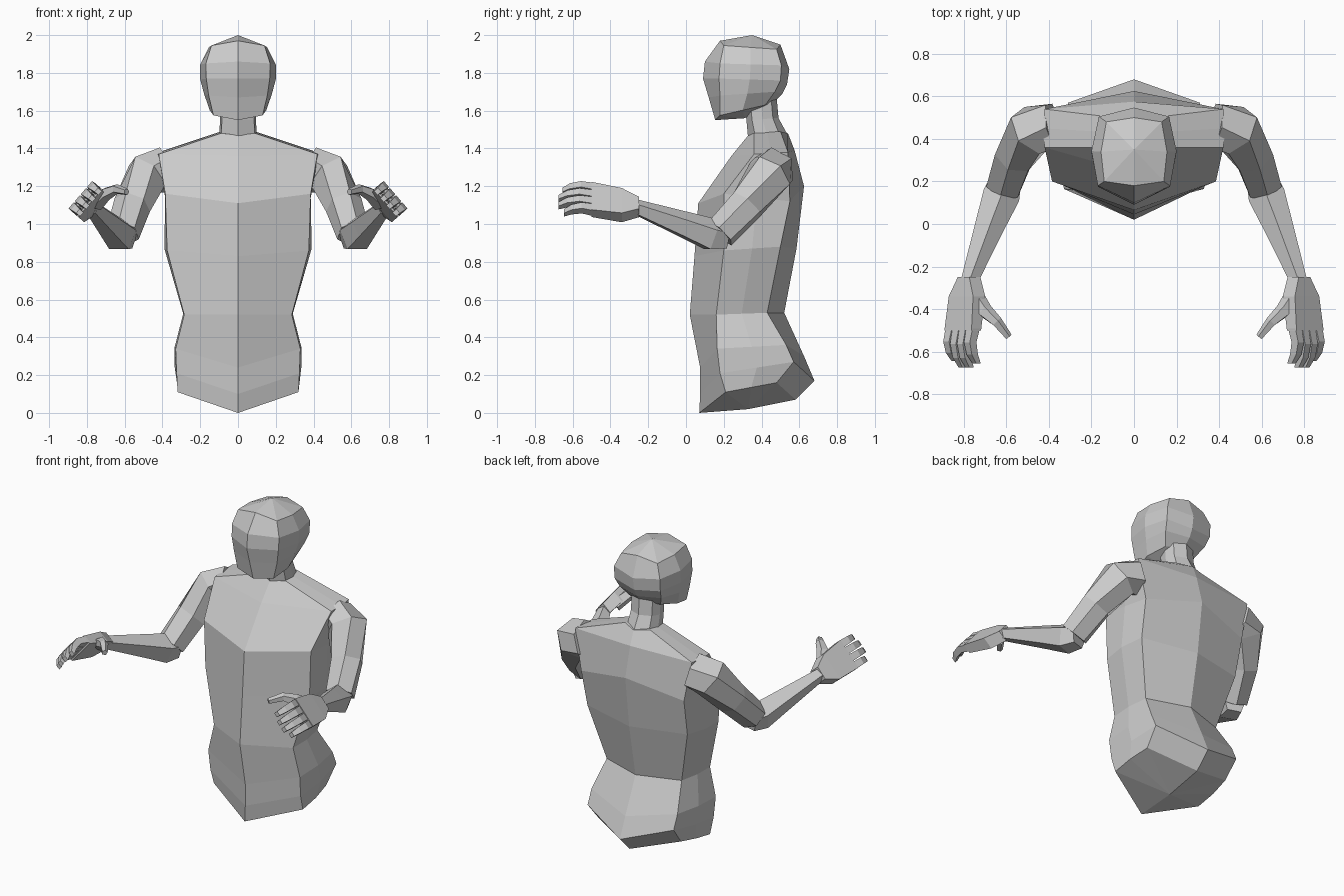
import bpy, bmesh, math
from mathutils import Vector

cube = bpy.data.objects.get("Cube")
if cube:
    bpy.data.objects.remove(cube, do_unlink=True)

# One plain grey for the whole figure
grey = bpy.data.materials.new("plain_grey")
grey.use_nodes = True
colour = (0.6, 0.6, 0.6, 1)
grey.diffuse_color = colour
grey.node_tree.nodes["Principled BSDF"].inputs["Base Color"].default_value = colour


def loft(name, rings, start=None, end=None, mirror=False):
    """Skin closed rings; each end closes on a pole point or a flat face."""
    bm = bmesh.new()
    loops = [[bm.verts.new(p) for p in ring] for ring in rings]
    count = len(loops[0])
    for low, high in zip(loops, loops[1:]):
        for i in range(count):
            j = (i + 1) % count
            bm.faces.new((low[i], low[j], high[j], high[i]))
    for loop, pole in ((loops[0], start), (loops[-1], end)):
        if pole is None:
            bm.faces.new(loop)
        else:
            tip = bm.verts.new(pole)
            for i in range(count):
                bm.faces.new((loop[i], loop[(i + 1) % count], tip))
    bmesh.ops.recalc_face_normals(bm, faces=bm.faces[:])
    mesh = bpy.data.meshes.new(name)
    bm.to_mesh(mesh)
    bm.free()
    mesh.materials.append(grey)
    obj = bpy.data.objects.new(name, mesh)
    bpy.context.collection.objects.link(obj)
    if mirror:
        obj.modifiers.new("other_side", "MIRROR")
    return obj


def body_ring(front, front_corner, back_corner, back, bulge):
    """Symmetric eight-sided ring from its left half."""
    a, b = Vector(front_corner), Vector(back_corner)
    side = (a + b) / 2
    side.x = max(a.x, b.x) + bulge
    left = [a, side, b]
    right = [Vector((-p.x, p.y, p.z)) for p in reversed(left)]
    return [Vector((0, *front))] + left + [Vector((0, *back))] + right


def tube(name, stations, sides, turn=0.0):
    """Faceted limb through (centre, radius) stations."""
    points = [Vector(p) for p, r in stations]
    rings = []
    for i, (p, radius) in enumerate(stations):
        along = (points[min(i + 1, len(points) - 1)] - points[max(i - 1, 0)]).normalized()
        u = along.cross(Vector((0, 0, 1))).normalized()
        v = u.cross(along)
        angles = [turn + math.tau * k / sides for k in range(sides)]
        rings.append([points[i] + radius * (u * math.cos(t) + v * math.sin(t)) for t in angles])
    return loft(name, rings, mirror=True)


# Torso: front centre, front corner, back corner, back centre, side bulge
torso = [
    ((.07, 0), (.32, .21, .11), (.30, .48, .16), (.58, .07), 0),
    ((.075, .10), (.325, .18, .21), (.31, .57, .27), (.68, .17), .01),
    ((.075, .24), (.33, .165, .34), (.31, .53, .36), (.625, .30), .005),
    ((.02, .52), (.285, .16, .52), (.27, .43, .53), (.52, .53), .005),
    ((.045, .83), (.375, .20, .86), (.36, .50, .88), (.585, .87), .015),
    ((.065, 1.11), (.385, .20, 1.16), (.37, .55, 1.12), (.625, 1.20), 0),
    ((.24, 1.36), (.42, .36, 1.37), (.42, .54, 1.38), (.575, 1.39), .01),
    ((.33, 1.47), (.09, .36, 1.48), (.09, .50, 1.49), (.54, 1.48), .005),
]
loft("torso", [body_ring(*r) for r in torso], (0, .33, .02), (0, .43, 1.49))

# Neck, tucked into the head
neck = [
    ((.33, 1.44), (.09, .37, 1.45), (.08, .50, 1.46), (.545, 1.46), .01),
    ((.32, 1.55), (.085, .35, 1.55), (.075, .46, 1.56), (.49, 1.56), .01),
    ((.31, 1.64), (.085, .34, 1.65), (.075, .45, 1.67), (.48, 1.67), .01),
]
loft("neck", [body_ring(*r) for r in neck])

# Head
head = [
    ((.155, 1.55), (.13, .18, 1.575), (.11, .42, 1.63), (.46, 1.64), .02),
    ((.12, 1.67), (.155, .18, 1.68), (.15, .47, 1.70), (.51, 1.69), .025),
    ((.09, 1.77), (.168, .175, 1.77), (.165, .50, 1.76), (.535, 1.74), .032),
    ((.10, 1.86), (.17, .18, 1.85), (.165, .505, 1.84), (.547, 1.82), .03),
    ((.18, 1.97), (.14, .20, 1.945), (.13, .48, 1.925), (.50, 1.95), .015),
]
loft("head", [body_ring(*r) for r in head], (0, .31, 1.56), (0, .35, 2.0))

# Arms, from inside the shoulder to the wrist
tube("upper_arm", [((.38, .46, 1.29), .12), ((.48, .44, 1.26), .125),
                   ((.56, .32, 1.10), .10), ((.61, .18, .95), .09)], 6, math.pi / 6)
tube("forearm", [((.60, .21, .93), .075), ((.625, .13, .94), .092),
                 ((.675, 0, .99), .075), ((.775, -.27, 1.09), .042)], 5, math.pi / 10)

# Hands: the knuckle line tilts, thumb side high and inward
across, out = Vector((-.65, 0, .75)), Vector((.75, 0, .65))


def hand_ring(centre, half_width, half_depth):
    corners = ((-1, -1), (1, -1), (1, 1), (-1, 1))
    return [Vector(centre) + across * half_width * s + out * half_depth * t for s, t in corners]


loft("palm", [hand_ring((.775, -.25, 1.09), .042, .035),
              hand_ring((.785, -.34, 1.10), .088, .038),
              hand_ring((.805, -.50, 1.13), .098, .03)], mirror=True)

knuckle = Vector((.805, -.49, 1.13))
for i, name in enumerate(("little", "ring", "middle", "index")):
    base = knuckle + across * (i - 1.5) * .05
    reach = .155 + .03 * (i in (1, 2)) + .01 * (i == 3)
    steps = ((0, 0, .023), (.4, .018, .021), (.75, .005, .019), (1, -.022, .014))
    loft(name + "_finger",
         [hand_ring(base + Vector((0, -reach * t, 0)) + out * lift, r, r) for t, lift, r in steps],
         mirror=True)

tube("thumb", [((.75, -.34, 1.11), .045), ((.70, -.41, 1.16), .037),
               ((.645, -.46, 1.185), .027), ((.59, -.53, 1.17), .018)], 5)
